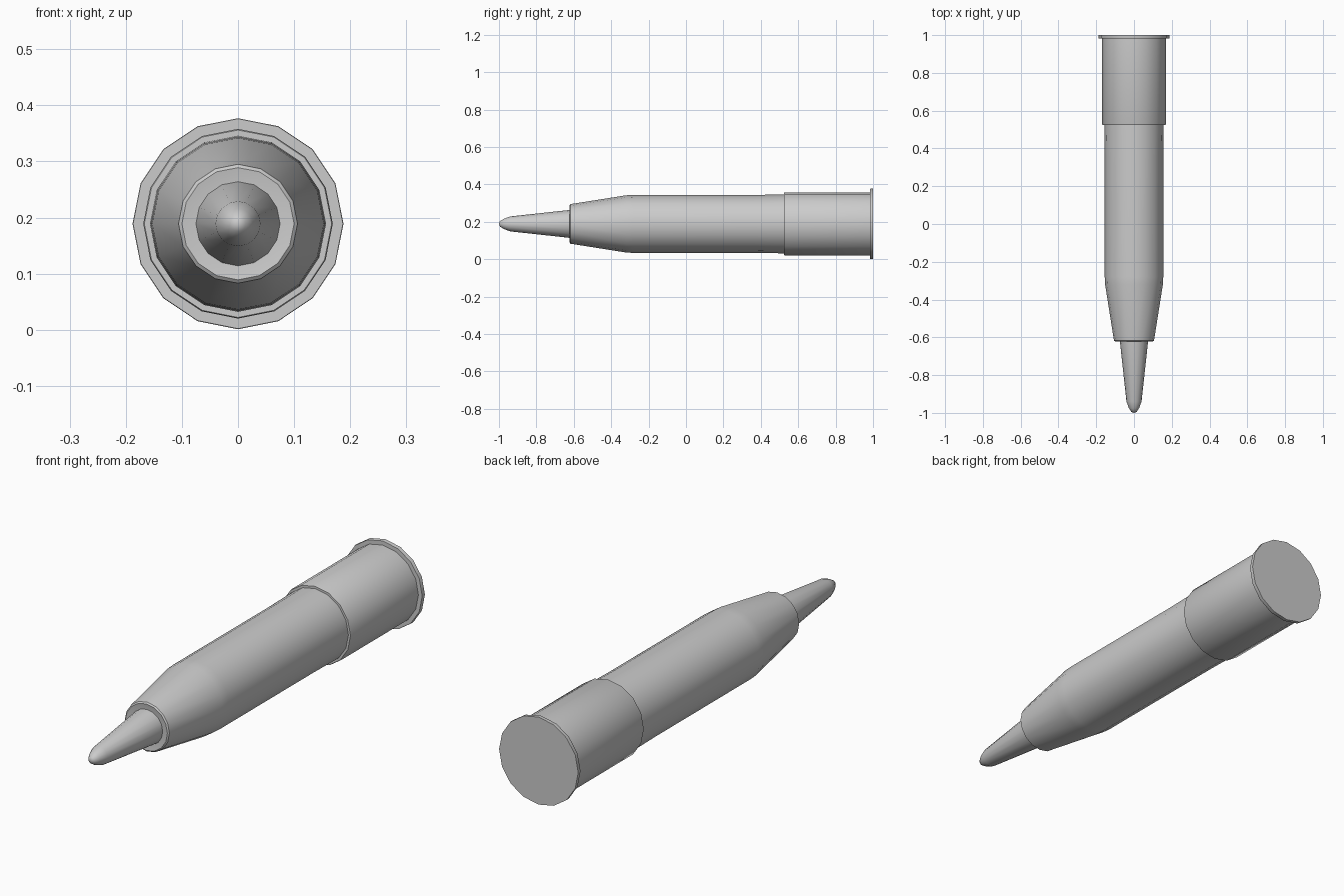
import bpy, bmesh, math

if "Cube" in bpy.data.objects:
    bpy.data.objects.remove(bpy.data.objects["Cube"])

SIDES = 16
AXIS_Z = 0.189


def lathe(name, profile):
    """Spin (y, radius) points around the pen axis; radius 0 makes a point."""
    bm = bmesh.new()
    rings = []
    for y, r in profile:
        if r == 0:
            rings.append([bm.verts.new((0, y, AXIS_Z))])
            continue
        rings.append([bm.verts.new((r * math.sin(2 * math.pi * i / SIDES), y,
                                    AXIS_Z + r * math.cos(2 * math.pi * i / SIDES)))
                      for i in range(SIDES)])
    for a, b in zip(rings, rings[1:]):
        for i in range(SIDES):
            j = (i + 1) % SIDES
            quad = [a[i % len(a)], a[j % len(a)], b[j % len(b)], b[i % len(b)]]
            bm.faces.new(list(dict.fromkeys(quad)))
    # close open ends with flat caps
    for ring in (rings[0], rings[-1]):
        if len(ring) > 1:
            bm.faces.new(ring)
    bmesh.ops.recalc_face_normals(bm, faces=bm.faces)
    mesh = bpy.data.meshes.new(name)
    bm.to_mesh(mesh)
    bm.free()
    obj = bpy.data.objects.new(name, mesh)
    bpy.context.collection.objects.link(obj)
    bpy.context.view_layer.objects.active = obj
    obj.select_set(True)
    bpy.ops.object.shade_smooth_by_angle(angle=math.radians(40))
    obj.select_set(False)
    return obj


# Rounded tapering nib
lathe("nib", [(-1.0, 0), (-0.995, 0.014), (-0.975, 0.027), (-0.94, 0.040),
              (-0.60, 0.077)])

# Barrel with tapered shoulder and slight flare where it meets the cap
lathe("barrel", [(-0.618, 0.075), (-0.622, 0.100), (-0.617, 0.106), (-0.32, 0.153),
                 (-0.28, 0.155), (0.36, 0.155), (0.50, 0.157), (0.54, 0.157)])

# Rear sleeve
lathe("rear_sleeve", [(0.525, 0.155), (0.525, 0.167), (0.53, 0.169), (0.988, 0.169)])

# Thin end flange
lathe("end_flange", [(0.983, 0.187), (0.986, 0.188), (1.0, 0.188)])
